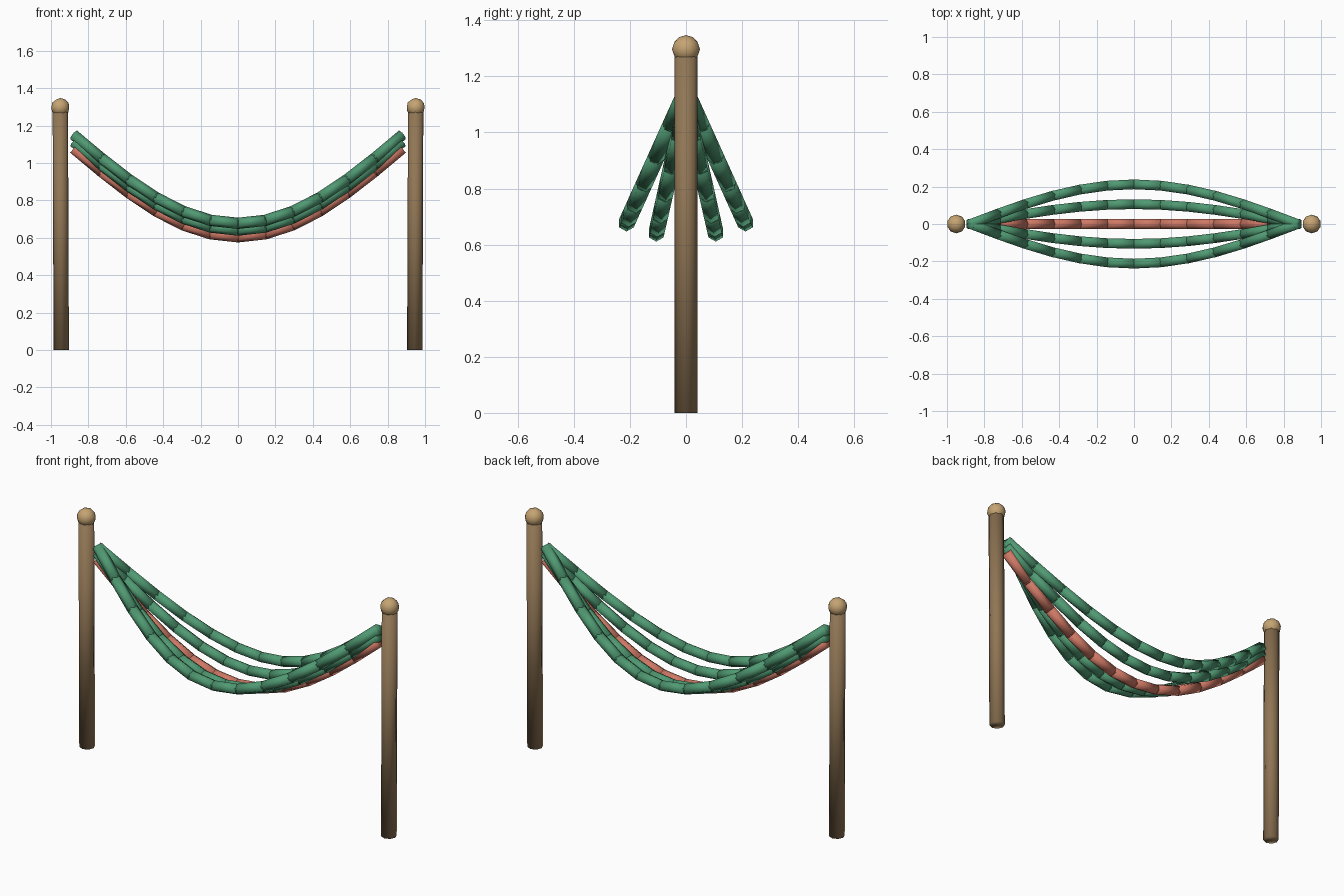
import bpy
from math import pi, sin, cos
from mathutils import Vector

cube = bpy.data.objects.get("Cube")
if cube:
    bpy.data.objects.remove(cube, do_unlink=True)


def material(name, rgb):
    m = bpy.data.materials.new(name)
    m.use_nodes = True
    m.diffuse_color = (*rgb, 1)
    m.node_tree.nodes["Principled BSDF"].inputs["Base Color"].default_value = (*rgb, 1)
    return m


wood = material("brown wood", (0.28, 0.18, 0.09))
knob_wood = material("light wood", (0.56, 0.37, 0.17))
green = material("green cloth", (0.08, 0.32, 0.17))
coral = material("coral cloth", (0.62, 0.19, 0.13))


def finish(name, mat):
    ob = bpy.context.object
    ob.name = name
    ob.data.materials.append(mat)
    bpy.ops.object.shade_smooth()
    return ob


def rod(name, a, b, radius, sides, mat):
    """Closed cylinder running from point a to point b."""
    a, b = Vector(a), Vector(b)
    d = b - a
    bpy.ops.mesh.primitive_cylinder_add(
        vertices=sides, radius=radius, depth=d.length, location=(a + b) / 2,
        rotation=d.to_track_quat('Z', 'Y').to_euler())
    return finish(name, mat)


# Posts with round knobs
for side, label in ((-1, "right"), (1, "left")):
    rod(label + "_post", (side * 0.945, 0, 0), (side * 0.95, 0, 1.29), 0.041, 8, wood)
    bpy.ops.mesh.primitive_ico_sphere_add(
        subdivisions=2, radius=0.05, location=(side * 0.95, 0, 1.297))
    finish(label + "_knob", knob_wood)

# Hanging strands, each a chain of short rods along a sagging curve
STEPS = 12
HALF_SPAN = 0.875


def strand_point(k, i):
    t = i / STEPS
    sag = sin(pi * t)
    return Vector((HALF_SPAN * (2 * t - 1), 0.106 * k * sag,
                   1.075 + 0.036 * abs(k) - 0.47 * sag))


for k in range(-2, 3):
    mat = coral if k == 0 else green
    pieces = []
    for i in range(STEPS):
        a, b = strand_point(k, i), strand_point(k, i + 1)
        extra = (b - a).normalized() * 0.004
        pieces.append(rod("strand_piece", a - extra, b + extra, 0.03, 6, mat))
    for p in pieces:
        p.select_set(True)
    bpy.context.view_layer.objects.active = pieces[0]
    bpy.ops.object.join()
    bpy.context.object.name = "hammock_strand_%d" % (k + 3)
    bpy.ops.object.select_all(action='DESELECT')
